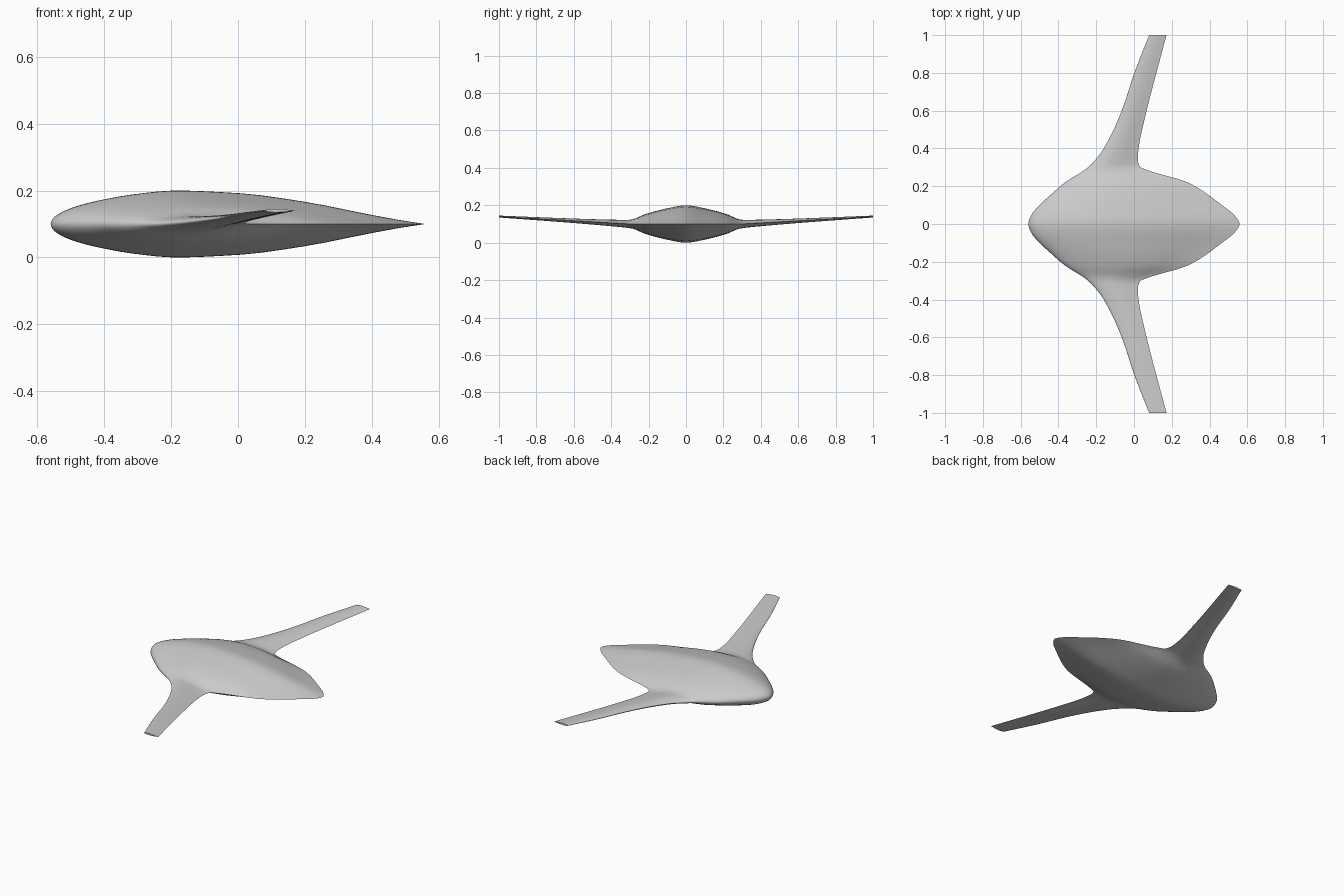
import bpy, bmesh, math

cube = bpy.data.objects.get("Cube")
if cube:
    bpy.data.objects.remove(cube, do_unlink=True)


def smooth_curve(points):
    """Monotone cubic through (position, value) points, flat at the start."""
    xs, vs = zip(*points)
    d = [(vs[i + 1] - vs[i]) / (xs[i + 1] - xs[i]) for i in range(len(xs) - 1)]
    slopes = [0.0]
    for a, b in zip(d, d[1:]):
        slopes.append(2 * a * b / (a + b) if a * b > 0 else 0.0)
    slopes.append(d[-1])

    def value(x):
        i = max(k for k in range(len(d)) if xs[k] <= x)
        w = xs[i + 1] - xs[i]
        t = (x - xs[i]) / w
        return (vs[i] * (1 + 2 * t) * (1 - t) ** 2 + vs[i + 1] * t * t * (3 - 2 * t)
                + w * t * (1 - t) * (slopes[i] * (1 - t) - slopes[i + 1] * t))
    return value


# Plan shape, thickness and lift along the half span
leading = smooth_curve([(0, -.56), (.05, -.542), (.1, -.5), (.15, -.446), (.22, -.365),
                        (.3, -.243), (.4, -.16), (.6, -.065), (.8, .002), (1, .08)])
trailing = smooth_curve([(0, .56), (.04, .537), (.1, .465), (.22, .285), (.28, .085),
                         (.3, .033), (.34, .02), (.4, .024), (.55, .055), (1, .172)])
half_thickness = smooth_curve([(0, .1), (.1, .084), (.22, .052), (.29, .024),
                               (.34, .02), (.6, .012), (1, .005)])


def lift(y):
    return .1 + .04 * max(0, y - .3) / .7


# Wing section: height against the square root of chord position, for a round nose
section = [(0, 0), (.11, .23), (.23, .47), (.38, .74), (.48, .9), (.58, 1),
           (.71, .92), (.825, .66), (.926, .27), (.97, .1), (1, 0)]


def section_height(s):
    if s < .11:
        return .23 * s / .11
    return smooth_section(s)


smooth_section = smooth_curve(section)

STEPS = 28
chord = [i / STEPS for i in range(STEPS + 1)]
loop = [(s, 1) for s in chord] + [(s, -1) for s in reversed(chord[1:-1])]

half_span = [i * .02 for i in range(20)] + [.4 + i * .05 for i in range(13)]
stations = [-y for y in reversed(half_span[1:])] + half_span

# Blended body and wings, lofted tip to tip
bm = bmesh.new()
rings = []
for y in stations:
    a = min(abs(y), 1)
    le, te, thick = leading(a), trailing(a), half_thickness(a)
    rings.append([bm.verts.new((le + (te - le) * s * s, y,
                                lift(a) + side * thick * section_height(s)))
                  for s, side in loop])
n = len(loop)
for r, q in zip(rings, rings[1:]):
    for i in range(n):
        j = (i + 1) % n
        bm.faces.new((r[i], r[j], q[j], q[i]))
bm.faces.new(rings[0])
bm.faces.new(rings[-1])
bmesh.ops.recalc_face_normals(bm, faces=bm.faces)

mesh = bpy.data.meshes.new("blended_wing_body")
bm.to_mesh(mesh)
bm.free()
body = bpy.data.objects.new("blended_wing_body", mesh)
bpy.context.collection.objects.link(body)

# Plain grey skin
grey = bpy.data.materials.new("light_grey")
grey.use_nodes = True
grey.diffuse_color = (.6, .6, .6, 1)
grey.node_tree.nodes["Principled BSDF"].inputs["Base Color"].default_value = (.6, .6, .6, 1)
mesh.materials.append(grey)

bpy.ops.object.select_all(action="DESELECT")
body.select_set(True)
bpy.context.view_layer.objects.active = body
bpy.ops.object.shade_smooth_by_angle(angle=math.radians(40))
